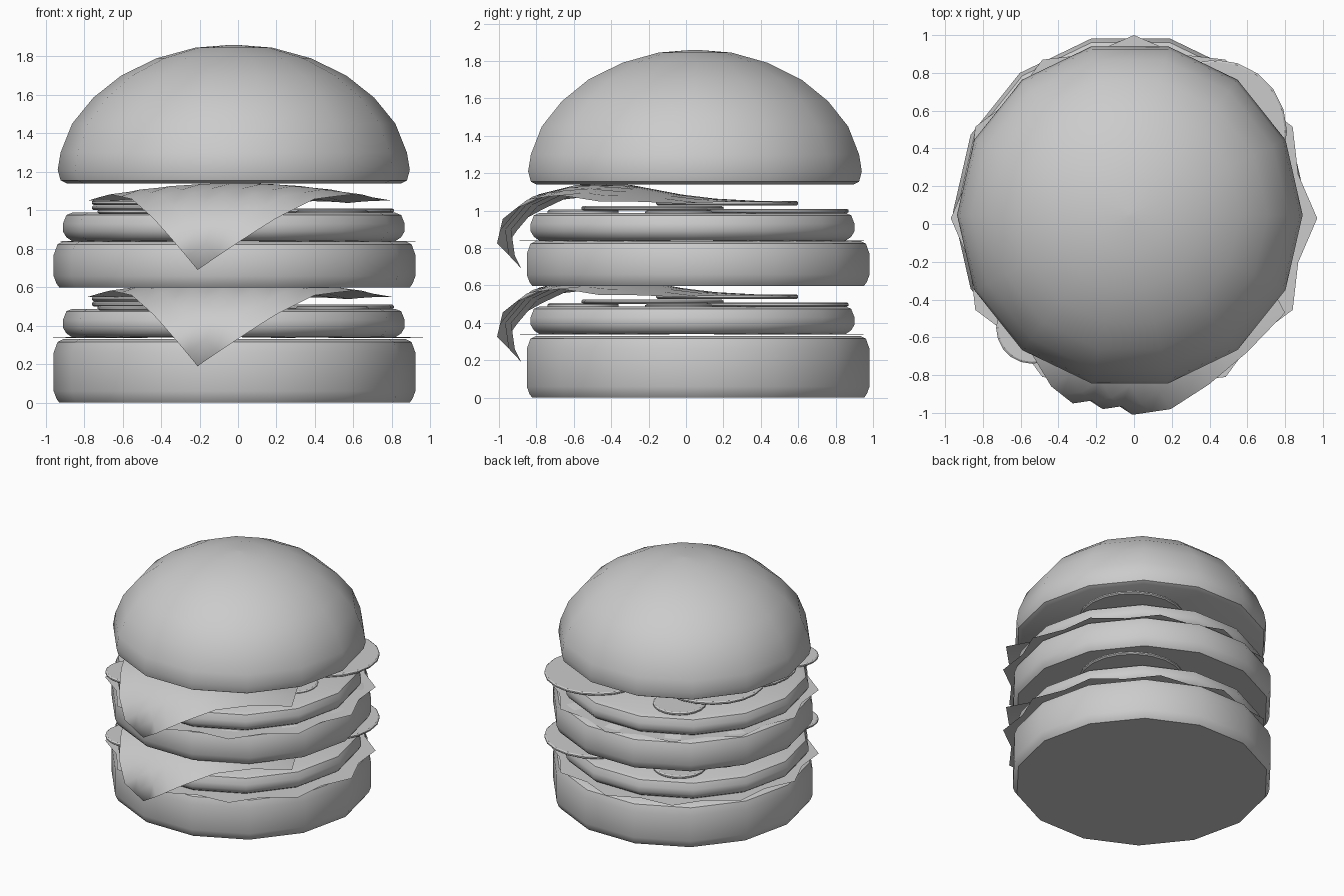
import bpy, bmesh, math

cube = bpy.data.objects.get("Cube")
if cube:
    bpy.data.objects.remove(cube, do_unlink=True)

mat = bpy.data.materials.new("plain grey")
mat.use_nodes = True
GREY = (0.6, 0.6, 0.6, 1)
mat.diffuse_color = GREY
mat.node_tree.nodes["Principled BSDF"].inputs["Base Color"].default_value = GREY


def finish(bm, name, loc, angle=35):
    bmesh.ops.recalc_face_normals(bm, faces=bm.faces)
    mesh = bpy.data.meshes.new(name)
    bm.to_mesh(mesh)
    bm.free()
    mesh.materials.append(mat)
    ob = bpy.data.objects.new(name, mesh)
    ob.location = loc
    bpy.context.collection.objects.link(ob)
    bpy.ops.object.select_all(action='DESELECT')
    ob.select_set(True)
    bpy.context.view_layer.objects.active = ob
    bpy.ops.object.shade_smooth_by_angle(angle=math.radians(angle))
    return ob


def lathe(name, profile, loc, sides=14):
    """Closed solid of revolution from (radius, height) points."""
    bm = bmesh.new()
    rings = []
    for r, z in profile:
        rings.append([bm.verts.new((r * math.cos(math.tau * i / sides),
                                    r * math.sin(math.tau * i / sides), z))
                      for i in range(sides)])
    for a, b in zip(rings, rings[1:]):
        for i in range(sides):
            j = (i + 1) % sides
            bm.faces.new((a[i], a[j], b[j], b[i]))
    bm.faces.new(rings[0])
    bm.faces.new(rings[-1])
    return finish(bm, name, loc)


def slab(name, radius, height, loc):
    """Bun half with rounded rims."""
    lathe(name, [(radius - .03, 0), (radius - .015, .02), (radius, .06),
                 (radius, height - .07), (radius - .02, height - .015),
                 (radius - .05, height)], loc)


def lettuce(name, loc, points=12):
    """Flat leaf with a pointed rim."""
    bm = bmesh.new()
    rim = []
    for i in range(points * 2):
        a = math.pi * i / points
        r = .9 if i % 2 else .97
        rim.append(bm.verts.new((r * math.cos(a), r * math.sin(a), .004 * (i % 2))))
    mid = bm.verts.new((0, 0, 0))
    for i, v in enumerate(rim):
        bm.faces.new((mid, v, rim[(i + 1) % len(rim)]))
    finish(bm, name, loc)


# Cheese drape from front corner to back corner: (s, y, z)
DRAPE = [(-1, -.88, .19), (-.8, -.98, .33), (-.6, -.92, .47), (-.4, -.76, .59),
         (-.2, -.56, .64), (0, -.32, .64), (.4, .05, .57), (1, .6, .54)]


def drape(s):
    for (s0, y0, z0), (s1, y1, z1) in zip(DRAPE, DRAPE[1:]):
        if s <= s1 + 1e-6:
            f = (s - s0) / (s1 - s0)
            return y0 + f * (y1 - y0), z0 + f * (z1 - z0)


def cheese(name, lift, n=10):
    """Square sheet, corner forward, hanging over the front rim."""
    bm = bmesh.new()
    grid = []
    for i in range(n + 1):
        row = []
        for j in range(n + 1):
            s, t = (i + j) / n - 1, (i - j) / n
            y, z = drape(s)
            row.append(bm.verts.new((.01 + .22 * s + .79 * t, y - .15 * t,
                                     z - .09 * t * t + lift)))
        grid.append(row)
    for i in range(n):
        for j in range(n):
            bm.faces.new((grid[i][j], grid[i + 1][j], grid[i + 1][j + 1], grid[i][j + 1]))
    finish(bm, name, (0, 0, 0), 50)


# Slices on each patty: name, x, y, z, radius
SLICES = [("back_tomato", .43, .49, .485, .38), ("right_tomato", -.38, -.18, .5, .38),
          ("top_tomato", -.38, .22, .527, .38), ("left_pickle", .49, -.03, .475, .19),
          ("front_pickle", -.54, -.55, .48, .19), ("rear_pickle", -.35, .58, .485, .19)]

# Two identical layers of filling
for layer, lift in (("lower", 0), ("upper", .5)):
    lettuce(layer + "_lettuce", (0, .03, .337 + lift))
    lathe(layer + "_patty", [(.84, .34), (.87, .36), (.888, .39), (.888, .43),
                             (.87, .475), (.84, .487)], (-.022, .035, lift))
    for part, x, y, z, r in SLICES:
        lathe(layer + "_" + part, [(r - .01, 0), (r, .008), (r, .018), (r - .01, .025)],
              (x, y, z + lift), 20)
    cheese(layer + "_cheese", lift)

# Buns
slab("bottom_bun", .94, .33, (-.018, .065, 0))
slab("middle_bun", .94, .24, (-.018, .065, .598))
lathe("top_bun", [(.87, 1.14), (.9, 1.155), (.915, 1.21), (.9, 1.3), (.84, 1.45),
                  (.73, 1.585), (.585, 1.7), (.4, 1.79), (.2, 1.845), (.01, 1.86)],
      (-.022, .048, 0))
